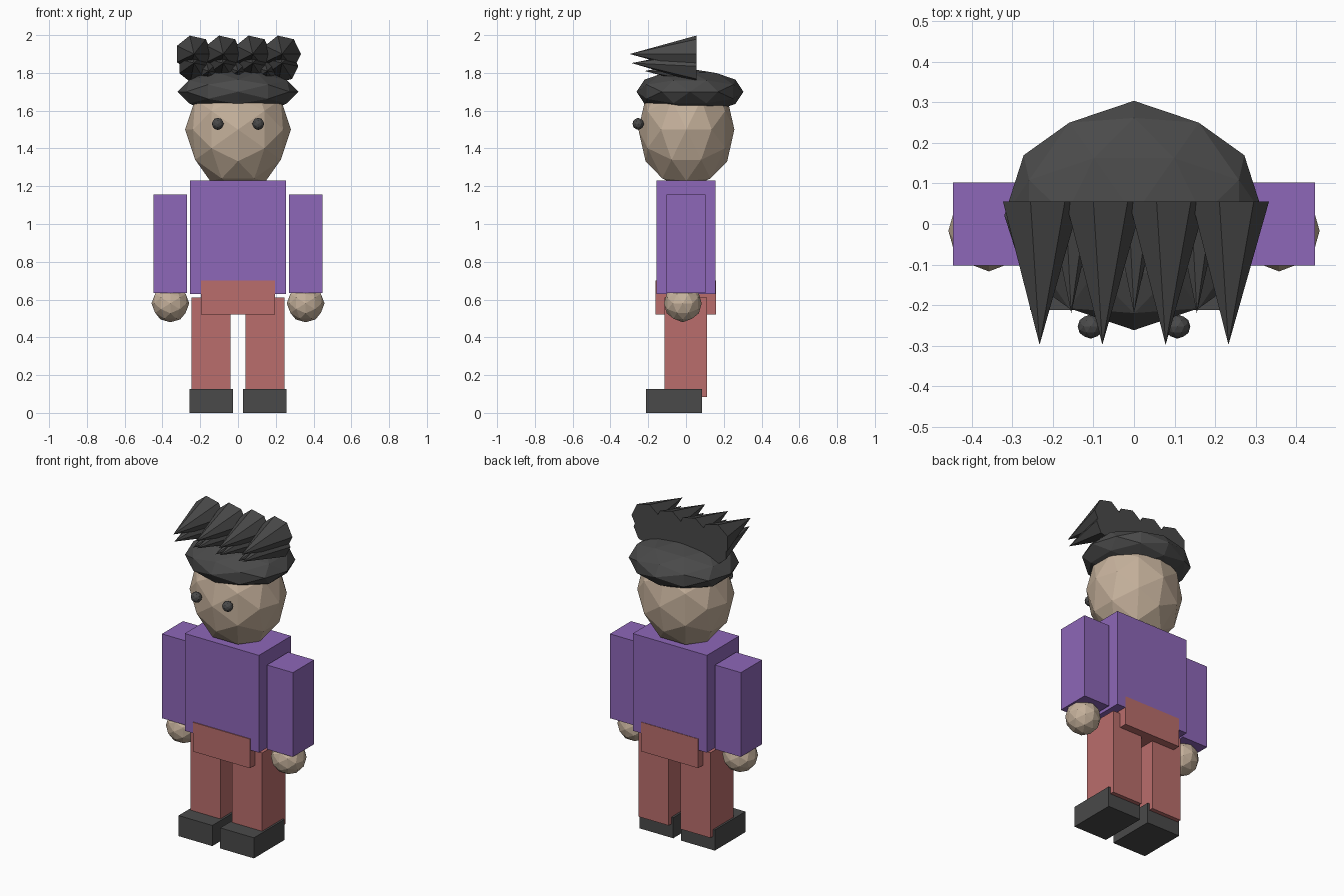
import bpy
import bmesh
import math
from mathutils import Matrix, Vector

old = bpy.data.objects.get("Cube")
if old:
    bpy.data.objects.remove(old, do_unlink=True)


def material(name, rgb):
    m = bpy.data.materials.new(name)
    m.use_nodes = True
    m.diffuse_color = (*rgb, 1)
    m.node_tree.nodes["Principled BSDF"].inputs["Base Color"].default_value = (*rgb, 1)
    return m


SHIRT = material("purple_shirt", (0.27, 0.135, 0.48))
TROUSERS = material("red_trousers", (0.49, 0.155, 0.15))
SKIN = material("skin", (0.56, 0.44, 0.33))
DARK = material("charcoal", (0.068, 0.068, 0.068))


def finish(bm, name, mat):
    bmesh.ops.recalc_face_normals(bm, faces=bm.faces)
    mesh = bpy.data.meshes.new(name)
    bm.to_mesh(mesh)
    bm.free()
    mesh.materials.append(mat)
    obj = bpy.data.objects.new(name, mesh)
    bpy.context.collection.objects.link(obj)
    return obj


def box(name, mat, low, high):
    low, high = Vector(low), Vector(high)
    bm = bmesh.new()
    bmesh.ops.create_cube(bm, size=1)
    bmesh.ops.scale(bm, vec=high - low, verts=bm.verts)
    bmesh.ops.translate(bm, vec=(low + high) / 2, verts=bm.verts)
    return finish(bm, name, mat)


def ball(name, mat, centre, radii):
    # Faceted ball turned so an edge midpoint lies on each axis
    bm = bmesh.new()
    bmesh.ops.create_icosphere(bm, subdivisions=2, radius=1)
    turn = Matrix.Rotation(-math.atan(2) / 2, 3, 'Y')
    bmesh.ops.rotate(bm, matrix=turn, verts=bm.verts)
    bmesh.ops.scale(bm, vec=radii, verts=bm.verts)
    bmesh.ops.translate(bm, vec=centre, verts=bm.verts)
    return finish(bm, name, mat)


def spike_row(name, xs, base_z, radius, tip_y, tip_z, base_y=0.055, sides=7):
    # Seven-sided cones pointing forwards
    bm = bmesh.new()
    for x in xs:
        ring = []
        for i in range(sides):
            a = math.tau * i / sides
            ring.append(bm.verts.new((x + radius * math.cos(a), base_y,
                                      base_z + radius * math.sin(a))))
        tip = bm.verts.new((x, tip_y, tip_z))
        bm.faces.new(ring)
        for i in range(sides):
            bm.faces.new((ring[i], ring[(i + 1) % sides], tip))
    return finish(bm, name, DARK)


# Body
box("torso", SHIRT, (-0.253, -0.157, 0.63), (0.253, 0.157, 1.23))
box("pelvis", TROUSERS, (-0.195, -0.162, 0.52), (0.195, 0.16, 0.70))

# Limbs and eyes on both sides
for side, s in (("left", 1), ("right", -1)):
    def limb(part, mat, x0, x1, y0, y1, z0, z1):
        xa, xb = sorted((s * x0, s * x1))
        box(f"{side}_{part}", mat, (xa, y0, z0), (xb, y1, z1))

    limb("arm", SHIRT, 0.27, 0.447, -0.103, 0.103, 0.635, 1.155)
    limb("leg", TROUSERS, 0.04, 0.245, -0.115, 0.112, 0.085, 0.61)
    limb("shoe", DARK, 0.027, 0.257, -0.212, 0.086, 0, 0.127)
    ball(f"{side}_hand", SKIN, (s * 0.358, -0.017, 0.58), (0.1, 0.1, 0.1))
    ball(f"{side}_eye", DARK, (s * 0.107, -0.253, 1.53), (0.032, 0.03, 0.032))

# Head and hair
ball("head", SKIN, (0, 0.002, 1.50), (0.28, 0.254, 0.32))
ball("hair_cap", DARK, (0, 0.021, 1.70), (0.32, 0.283, 0.122))
four = (-0.233, -0.078, 0.078, 0.233)
spike_row("upper_hair_spikes", four, 1.90, 0.1, -0.298, 1.90)
spike_row("middle_hair_spikes", four, 1.835, 0.086, -0.288, 1.852)
spike_row("lower_hair_spikes", (-0.155, 0, 0.155), 1.80, 0.062, -0.22, 1.81)
